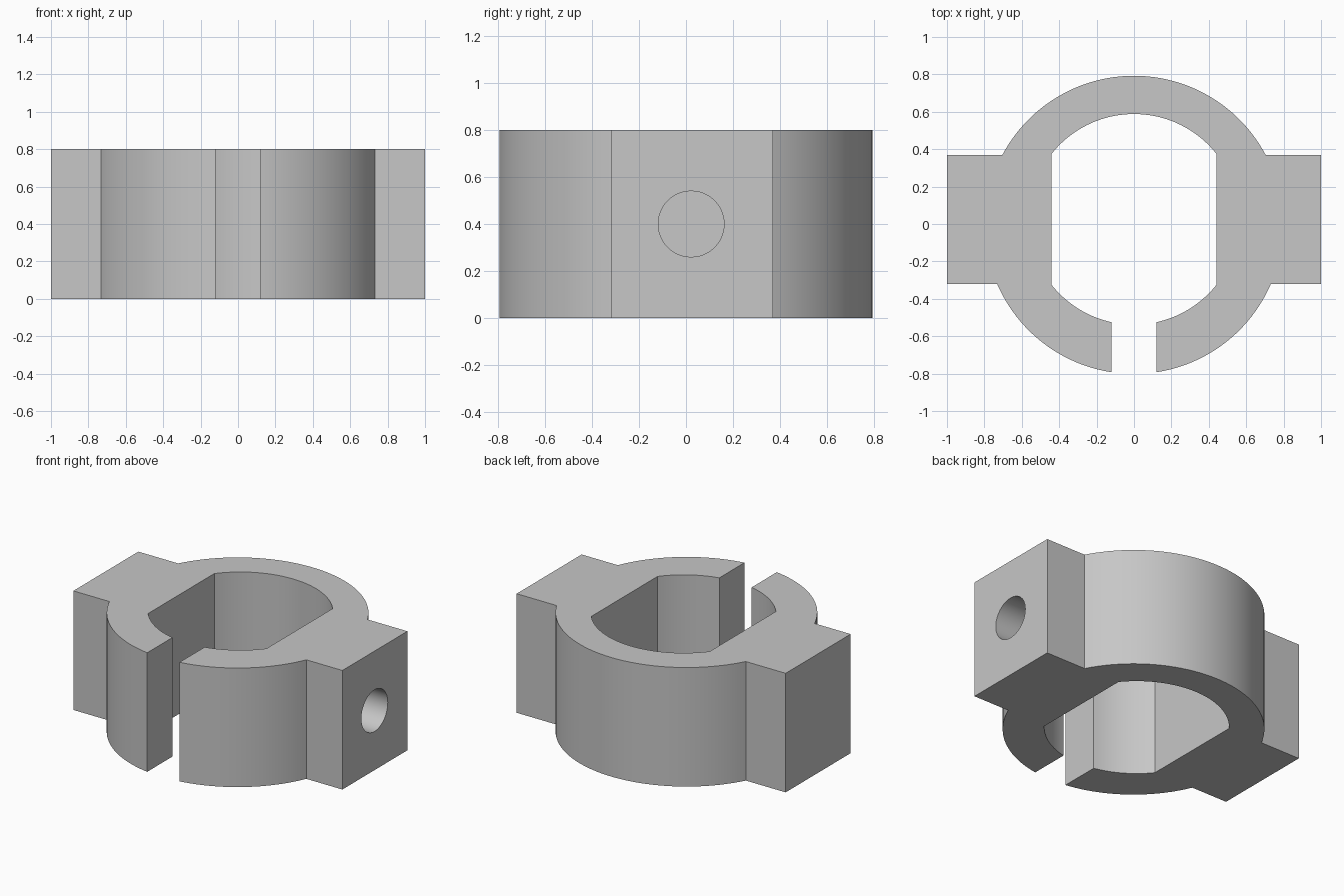
import bpy, bmesh
from math import asin, acos, cos, sin, pi, sqrt

if "Cube" in bpy.data.objects:
    bpy.data.objects.remove(bpy.data.objects["Cube"], do_unlink=True)

HEIGHT = 0.8
OUT_Y, OUT_R = -0.0045, 0.797        # outer ring centre and radius
IN_Y, IN_R = 0.025, 0.563            # inner opening centre and radius
LUG_X, LUG_HALF = 1.0, 0.345         # side blocks, centred on IN_Y
FLAT_X, SLOT_X = 0.44, 0.12          # inner flats and front slot

grey = bpy.data.materials.new("plain grey")
grey.use_nodes = True
colour = (0.57, 0.57, 0.57, 1)
grey.diffuse_color = colour
grey.node_tree.nodes["Principled BSDF"].inputs["Base Color"].default_value = colour


def arc(cy, r, a0, a1, n):
    """Points along a circle centred on the y axis."""
    steps = [a0 + (a1 - a0) * i / n for i in range(n + 1)]
    return [(r * cos(a), cy + r * sin(a)) for a in steps]


# Right half of the outline, from the back centre round to the slot and back
lug_top, lug_low = IN_Y + LUG_HALF, IN_Y - LUG_HALF
flat = acos(FLAT_X / IN_R)
half = arc(OUT_Y, OUT_R, pi / 2, asin((lug_top - OUT_Y) / OUT_R), 24)
half += [(LUG_X, lug_top), (LUG_X, lug_low)]
half += arc(OUT_Y, OUT_R, asin((lug_low - OUT_Y) / OUT_R), -acos(SLOT_X / OUT_R), 24)
half += arc(IN_Y, IN_R, -acos(SLOT_X / IN_R), -flat, 14)
half += arc(IN_Y, IN_R, flat, pi / 2, 20)

# Mirror the half and extrude it to the full height
outer_back, inner_back = half[0], half[-1]
left = [(-x, y) for x, y in half[1:-1]]
bm = bmesh.new()
right_v = [bm.verts.new((x, y, 0)) for x, y in half]
left_v = [bm.verts.new((x, y, 0)) for x, y in left]
faces = [bm.faces.new(right_v),
         bm.faces.new([right_v[0]] + left_v + [right_v[-1]])]
bmesh.ops.recalc_face_normals(bm, faces=bm.faces)
grown = bmesh.ops.extrude_face_region(bm, geom=faces, use_keep_orig=True)
top = [v for v in grown["geom"] if isinstance(v, bmesh.types.BMVert)]
bmesh.ops.translate(bm, verts=top, vec=(0, 0, HEIGHT))
bmesh.ops.recalc_face_normals(bm, faces=bm.faces)
mesh = bpy.data.meshes.new("clamp_ring")
bm.to_mesh(mesh)
bm.free()
ring = bpy.data.objects.new("clamp_ring", mesh)
bpy.context.collection.objects.link(ring)
mesh.materials.append(grey)

# Blind bolt hole in the left block
bpy.ops.mesh.primitive_cylinder_add(vertices=48, radius=0.14, depth=0.9,
                                    location=(LUG_X, IN_Y - 0.003, HEIGHT / 2),
                                    rotation=(0, pi / 2, 0))
cutter = bpy.context.object
cutter.name = "bolt_hole_cutter"
cutter.hide_render = True
cutter.data.materials.append(grey)

bpy.ops.object.select_all(action='DESELECT')
ring.select_set(True)
bpy.context.view_layer.objects.active = ring
cut = ring.modifiers.new("bolt_hole", 'BOOLEAN')
cut.operation = 'DIFFERENCE'
cut.solver = 'EXACT'
cut.object = cutter
bpy.ops.object.modifier_apply(modifier=cut.name)
bpy.data.objects.remove(cutter, do_unlink=True)

# Round walls smooth, corners crisp
bpy.ops.object.shade_smooth_by_angle(angle=0.4)
